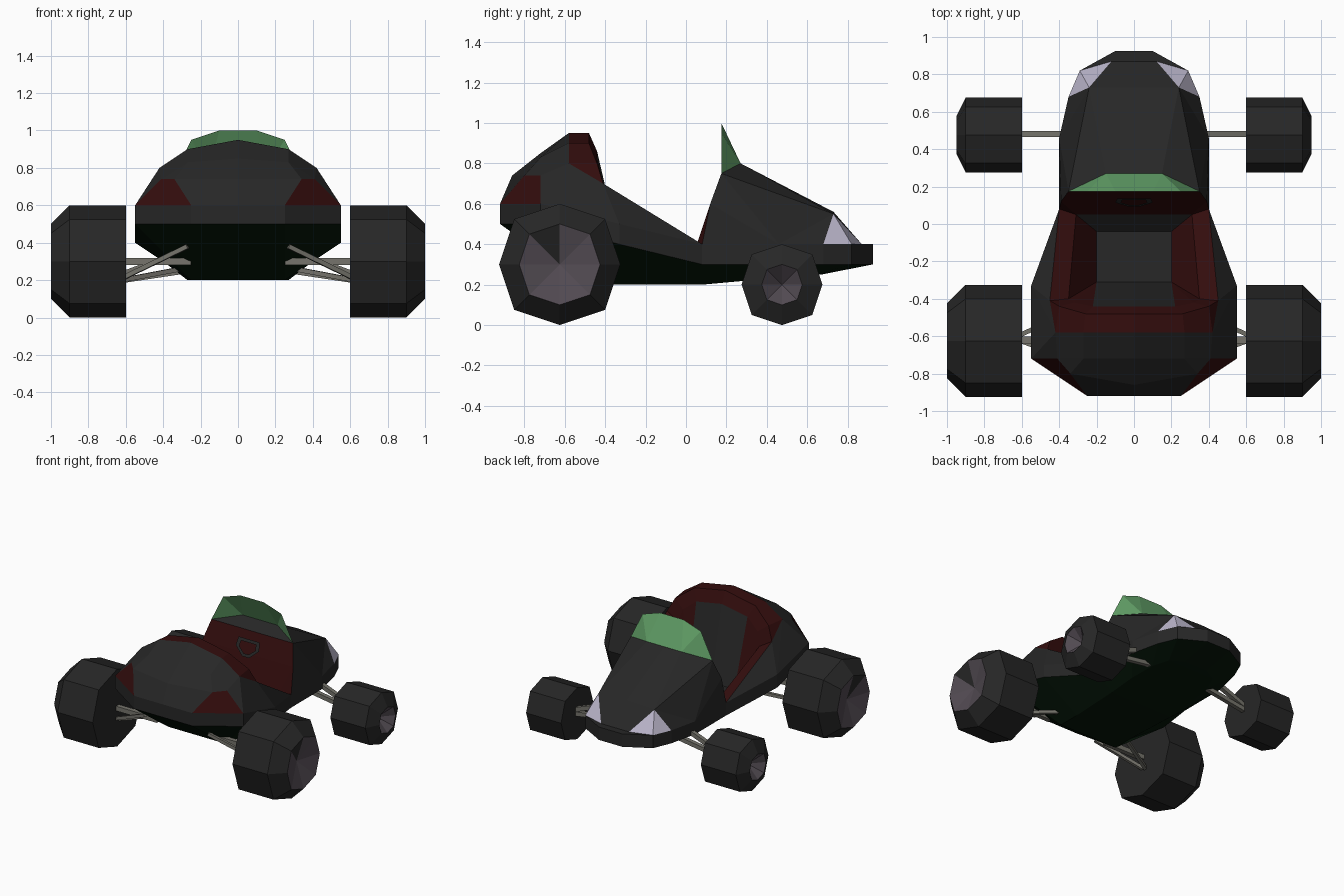
import bpy, bmesh, math
from mathutils import Vector

cube = bpy.data.objects.get("Cube")
if cube:
    bpy.data.objects.remove(cube, do_unlink=True)


def material(name, *rgb):
    m = bpy.data.materials.new(name)
    m.use_nodes = True
    m.diffuse_color = (*rgb, 1)
    m.node_tree.nodes["Principled BSDF"].inputs["Base Color"].default_value = (*rgb, 1)
    return m


MATS = [
    material("charcoal", .02, .02, .02),
    material("dark_red", .034, .004, .004),
    material("deep_green", .0015, .008, .0025),
    material("lamp_white", .5, .47, .6),
    material("screen_green", .125, .36, .14),
    material("hub_grey", .085, .07, .085),
    material("strut_grey", .18, .175, .15),
]
BLACK, RED, GREEN, LAMP, SCREEN, HUB, STRUT = range(len(MATS))


class Part:
    """Half a part on the +x side, mirrored when finished."""

    def __init__(self, name):
        self.name, self.bm = name, bmesh.new()

    def skin(self, mat, *polys):
        for poly in polys:
            pts = []
            for p in poly:
                if p not in pts:
                    pts.append(p)
            if len(pts) > 2:
                f = self.bm.faces.new([self.bm.verts.new(p) for p in pts])
                f.material_index = mat

    def strip(self, mat, a, b):
        self.skin(mat, *[(a[i], a[i + 1], b[i + 1], b[i]) for i in range(len(a) - 1)])

    def finish(self):
        bm = self.bm
        bmesh.ops.remove_doubles(bm, verts=bm.verts, dist=.0005)
        bmesh.ops.mirror(bm, geom=bm.verts[:] + bm.edges[:] + bm.faces[:],
                         axis='X', merge_dist=.0005)
        bmesh.ops.remove_doubles(bm, verts=bm.verts, dist=.0005)
        bmesh.ops.recalc_face_normals(bm, faces=bm.faces)
        mesh = bpy.data.meshes.new(self.name)
        bm.to_mesh(mesh)
        bm.free()
        for m in MATS:
            mesh.materials.append(m)
        ob = bpy.data.objects.new(self.name, mesh)
        bpy.context.collection.objects.link(ob)
        return ob


def centre(p):
    return (0, p[1], p[2])


body = Part("body")

# Belt line from nose to tail, and the keel beneath it
belt = [(0, .925, .4), (.1, .925, .4), (.29, .82, .4), (.35, .68, .4), (.4, .46, .4),
        (.4, .08, .4), (.55, -.33, .5), (.55, -.72, .6), (.25, -.92, .6), (0, -.92, .6)]
low = [(x, y, z - .1) for x, y, z in belt]
keel = [(0, .67, .25), (.1, .67, .25), (.2, .62, .245), (.25, .5, .235), (.27, .3, .22),
        (.27, .08, .2), (.25, -.33, .2), (.25, -.5, .2), (.25, -.5, .2), (0, -.5, .2)]
body.strip(BLACK, belt, low)
body.strip(GREEN, low, keel)
body.strip(GREEN, keel, [centre(p) for p in keel])
nose0, nose1, nose2, nose3, flank, sill, hip, rear_hip, tail, tail0 = belt

# Nose, headlights and bonnet
lip0, lip1 = (0, .87, .4), (.12, .87, .4)
brow, brow0 = (.24, .73, .55), (0, .73, .56)
screen_base = (.15, .27, .8)
cowl, post = (.35, .175, .75), (.39, .12, .6)
body.strip(BLACK, [nose0, nose1, nose2], [lip0, lip1, nose2])
body.skin(LAMP, (lip1, nose2, brow), (nose2, nose3, brow))
body.skin(BLACK,
          (lip0, lip1, brow, brow0),
          (brow0, brow, screen_base, centre(screen_base)),
          (brow, cowl, screen_base),
          (centre(screen_base), screen_base, cowl, centre(cowl)),
          (brow, nose3, flank), (brow, flank, cowl),
          (flank, sill, post), (flank, post, cowl))

# Cockpit: dash, rim, side walls, seat
foot, floor, seat = (.31, .05, .39), (.2, -.04, .3), (.2, -.31, .3)
outer = [sill, (.45, -.41, .7), (.4, -.44, .8), (.26, -.48, .9), (0, -.48, .95)]
inner = [foot, (.35, -.4, .64), (.32, -.42, .74), (.22, -.44, .82), (0, -.44, .86)]
body.skin(RED,
          (centre(cowl), cowl, post, centre(post)),
          (post, sill, foot), (centre(post), post, foot, centre(foot)))
body.strip(RED, outer, inner)
body.skin(RED, (foot, inner[1], seat, floor),
          (inner[1], inner[2], seat), (inner[2], inner[3], seat))
body.skin(BLACK, (inner[3], inner[4], centre(seat), seat),
          (floor, seat, centre(seat), centre(floor)),
          (foot, floor, centre(floor), centre(foot)))

# Roll hoop and engine cover
hoop = [(.42, -.58, .8), (.27, -.58, .9), (0, -.58, .95)]
lamp_out, lamp_in, deck0 = (.41, -.72, .74), (.34, -.8, .74), (0, -.86, .74)
mid, mid0 = (.27, -.72, .83), (0, -.72, .85)
body.strip(RED, outer[2:], hoop)
body.skin(RED, (hoop[0], outer[1], outer[2]), (rear_hip, tail, lamp_in, lamp_out))
body.skin(BLACK,
          (sill, hip, outer[1]), (hip, hoop[0], outer[1]), (hip, rear_hip, hoop[0]),
          (rear_hip, lamp_out, hoop[0]), (tail, tail0, deck0, lamp_in),
          (lamp_in, deck0, mid0, mid), (lamp_out, lamp_in, mid),
          (lamp_out, mid, hoop[1], hoop[0]), (mid, mid0, hoop[2], hoop[1]))
body.finish()

# Windscreen
screen = Part("windscreen")
top, corner = (.1, .175, 1), (.25, .175, .95)
screen.skin(SCREEN, (centre(screen_base), screen_base, top, centre(top)),
            (screen_base, corner, top), (screen_base, cowl, corner))
screen.finish()

# Steering wheel: flat-topped ring lying just off the dash
wheel = Part("steering_wheel")


def on_dash(x, z):
    return (x, .12 + (z - .6) * .37 - .02, z)


ring = [(0, .7), (.09, .7), (.1, .64), (.03, .58), (0, .58)]
wheel.strip(BLACK, [on_dash(x, z) for x, z in ring],
            [on_dash(x * .7, .64 + (z - .64) * .65) for x, z in ring])
wheel.finish()


# Wheels: eight-sided tyres with a chamfered shoulder and dished hub
def tyre(name, y, r, face, hub_depth):
    part = Part(name)

    def circle(x, rad):
        pts = []
        for i in range(8):
            a, k = i * math.pi / 4, rad * (1.06 if i % 2 else 1)
            pts.append((x, y + k * math.cos(a), r + k * math.sin(a)))
        return pts + pts[:1]

    rings = [circle(.6, r), circle(.9, r), circle(face, r - .1)]
    part.skin(BLACK, rings[0][:-1])
    for a, b in zip(rings, rings[1:]):
        part.strip(BLACK, a, b)
    rim, hub = rings[-1], (face - hub_depth, y, r)
    for i in range(8):
        notch = i == 2 and r > .25
        part.skin(BLACK if notch else HUB, (rim[i], rim[i + 1], hub))
    part.finish()


tyre("rear_wheels", -.625, .3, 1.0, .06)
tyre("front_wheels", .475, .2, .95, .09)


# Suspension arms: four-sided rods
def arms(name, rods):
    part = Part(name)
    for start, end, r in rods:
        a, b = Vector(start), Vector(end)
        u = (b - a).cross(Vector((0, 0, 1))).normalized() * r
        v = (b - a).cross(u).normalized() * r
        square = [u + v, u - v, -u - v, v - u, u + v]
        ends = [[tuple(p + s) for s in square] for p in (a, b)]
        part.strip(STRUT, *ends)
        for e in ends:
            part.skin(STRUT, e[:-1])
    part.finish()


arms("rear_suspension", [((.25, -.62, .3), (.62, -.62, .3), .018),
                         ((.25, -.42, .27), (.62, -.6, .2), .012),
                         ((.27, -.75, .38), (.62, -.62, .21), .012)])
arms("front_suspension", [((.3, .48, .35), (.62, .48, .23), .016),
                          ((.22, .48, .26), (.62, .48, .2), .016)])
